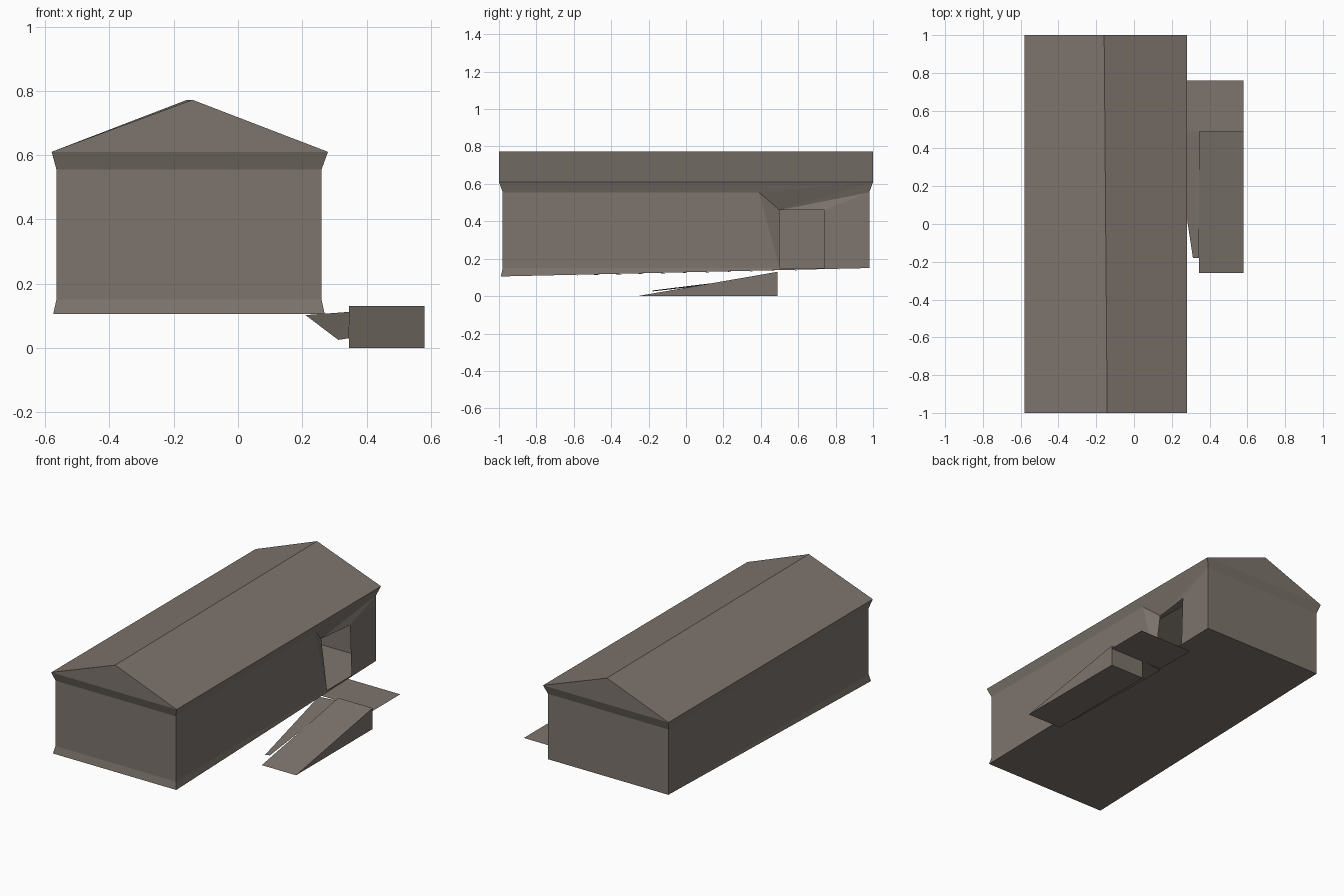
import bpy, bmesh

if "Cube" in bpy.data.objects:
    bpy.data.objects.remove(bpy.data.objects["Cube"])

mat = bpy.data.materials.new("weathered taupe")
mat.diffuse_color = (0.205, 0.175, 0.152, 1)
mat.use_nodes = True
mat.node_tree.nodes["Principled BSDF"].inputs["Base Color"].default_value = mat.diffuse_color


def build(name, faces):
    """Make one object from faces given as lists of points; shared points are welded."""
    bm = bmesh.new()
    for pts in faces:
        bm.faces.new([bm.verts.new(p) for p in pts])
    bmesh.ops.remove_doubles(bm, verts=bm.verts, dist=0.0005)
    bmesh.ops.recalc_face_normals(bm, faces=bm.faces)
    me = bpy.data.meshes.new(name)
    bm.to_mesh(me)
    bm.free()
    me.materials.append(mat)
    ob = bpy.data.objects.new(name, me)
    bpy.context.collection.objects.link(ob)
    return ob


# Corner rings, in order: front left, front right, back right, back left
def ring(x0, x1, y0, y1, z0, z1):
    return [(x0, y0, z0), (x1, y0, z0), (x1, y1, z1), (x0, y1, z1)]


foot = ring(-.575, .27, -.99, .98, .105, .15)
foot[2], foot[3] = (.26, .98, .15), (-.565, .98, .15)
base = ring(-.565, .26, -.98, .98, .15, .15)
top = ring(-.565, .26, -.98, .98, .555, .555)
eave = ring(-.58, .28, -1, 1, .61, .61)
ridge_f, ridge_b = (-.142, -1, .772), (-.158, 1, .772)

# Roof with upright gables
build("roof", [
    [eave[0], ridge_f, ridge_b, eave[3]],
    [eave[1], eave[2], ridge_b, ridge_f],
    [eave[0], eave[1], ridge_f],
    [eave[2], eave[3], ridge_b]])

# Walls, with a doorway in the right side and a dent at its upper corner
dent, bend = (.22, .5, .46), (.26, .39, .555)
d0, d1, d2 = (.26, .5, .15), (.26, .74, .15), (.25, .74, .46)
walls = []
for i in (0, 2, 3):
    j = (i + 1) % 4
    walls += [[base[i], base[j], top[j], top[i]],
              [top[i], top[j], eave[j], eave[i]]]
walls += [
    [base[1], d0, bend, top[1]],
    [d0, dent, bend],
    [d1, base[2], top[2], d2],
    [d2, top[2], dent],
    # flared band under the right eave
    [top[1], bend, eave[1]],
    [bend, eave[2], eave[1]],
    [bend, dent, eave[2]],
    [dent, top[2], eave[2]]]
build("walls", walls)

# Flared skirt tapering to the back, and the sloping underside
build("skirt", [
    [foot[0], foot[1], base[1], base[0]],
    [foot[1], foot[2], base[1]],
    [foot[0], base[0], foot[3]],
    foot])

# Floor panel just under the sloping base
build("floor_panel", [[(-.54, -.5, .114), (-.47, -.6, .111), (.25, -.6, .111),
                       (.25, .93, .146), (-.54, .93, .146)]])

# Landing in front of the doorway
build("landing", [ring(.21, .58, .49, .76, .112, .112)])

# Solid wedge ramp
x0, x1, y0, y1, h = .345, .58, -.26, .49, .13
a, b, c, d = ring(x0, x1, y0, y1, 0, 0)
e, f = (x1, y1, h), (x0, y1, h)
build("ramp", [[a, b, c, d], [a, b, e, f], [b, c, e], [a, d, f], [c, d, f, e]])

# Narrow sloping strip between ramp and wall
build("side_strip", [
    [(.312, -.18, .025), (.345, -.18, .03), (.345, .49, .112)],
    [(.312, -.18, .025), (.345, .49, .112), (.21, .49, .102)]])
